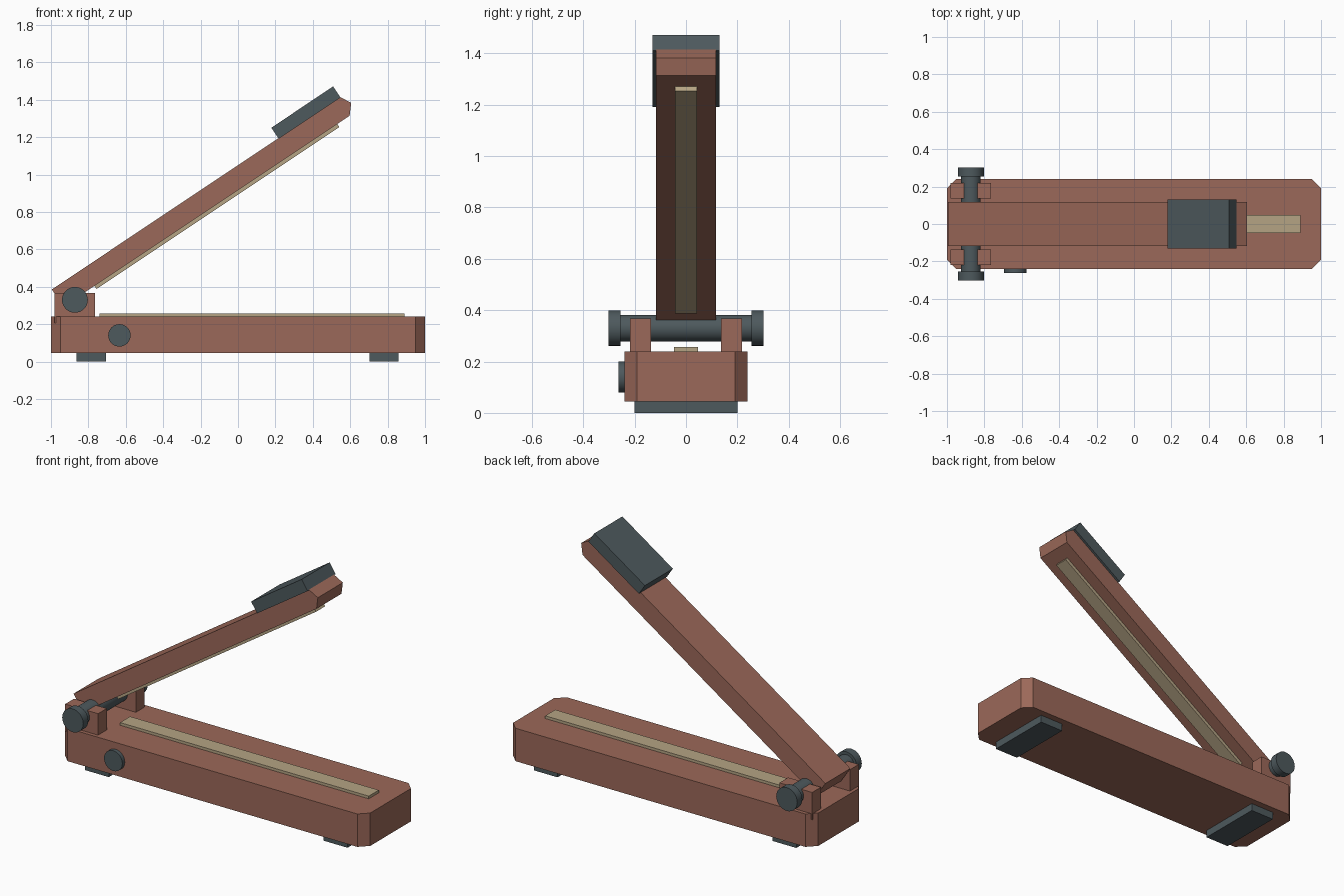
import bpy, bmesh
from math import radians, pi
from mathutils import Matrix, Vector

if "Cube" in bpy.data.objects:
    bpy.data.objects.remove(bpy.data.objects["Cube"])


def material(name, rgb):
    m = bpy.data.materials.new(name)
    m.diffuse_color = (*rgb, 1)
    m.use_nodes = True
    m.node_tree.nodes["Principled BSDF"].inputs["Base Color"].default_value = m.diffuse_color
    return m


BROWN = material("brown", (0.33, 0.14, 0.10))
SLATE = material("slate", (0.075, 0.10, 0.11))
TAN = material("tan", (0.46, 0.37, 0.23))

PIVOT = Vector((-0.872, 0, 0.33))
TILT = Matrix.Translation(PIVOT) @ Matrix.Rotation(-radians(33.7), 4, 'Y')


def finish(name, bm, mat, matrix=None):
    if matrix:
        bm.transform(matrix)
    bmesh.ops.recalc_face_normals(bm, faces=bm.faces)
    me = bpy.data.meshes.new(name)
    bm.to_mesh(me)
    bm.free()
    me.materials.append(mat)
    ob = bpy.data.objects.new(name, me)
    bpy.context.collection.objects.link(ob)
    return ob


def prism(name, points, depth, mat, matrix=None):
    """Closed outline of 3D points, extruded along the depth vector."""
    bm = bmesh.new()
    face = bm.faces.new([bm.verts.new(p) for p in points])
    ext = bmesh.ops.extrude_face_region(bm, geom=[face], use_keep_orig=True)
    verts = [g for g in ext["geom"] if isinstance(g, bmesh.types.BMVert)]
    bmesh.ops.translate(bm, verts=verts, vec=depth)
    return finish(name, bm, mat, matrix)


def box(name, x, y, z, mat, matrix=None):
    pts = [(x[0], y[0], z[0]), (x[1], y[0], z[0]), (x[1], y[1], z[0]), (x[0], y[1], z[0])]
    return prism(name, pts, (0, 0, z[1] - z[0]), mat, matrix)


def rod(name, x, z, y0, y1, r, mat):
    """Round rod lying along y."""
    bm = bmesh.new()
    place = Matrix.Translation((x, (y0 + y1) / 2, z)) @ Matrix.Rotation(pi / 2, 4, 'X')
    bmesh.ops.create_cone(bm, cap_ends=True, segments=32, radius1=r, radius2=r,
                          depth=y1 - y0, matrix=place)
    ob = finish(name, bm, mat)
    bpy.context.view_layer.objects.active = ob
    ob.select_set(True)
    bpy.ops.object.shade_smooth_by_angle(angle=radians(35))
    ob.select_set(False)


# Base with cut corners, and its top strip
c = 0.05
base = [(1, 0.24 - c), (1 - c, 0.24), (c - 1, 0.24), (-1, 0.24 - c),
        (-1, c - 0.24), (c - 1, -0.24), (1 - c, -0.24), (1, c - 0.24)]
prism("base", [(x, y, 0.045) for x, y in base], (0, 0, 0.195), BROWN)
box("base_strip", (-0.74, 0.89), (-0.047, 0.047), (0.23, 0.256), TAN)

# Feet
for name, x in (("foot_left", -0.785), ("foot_right", 0.78)):
    box(name, (x - 0.078, x + 0.078), (-0.2, 0.2), (0, 0.05), SLATE)

# Side knob on the front
rod("side_knob", -0.634, 0.14, -0.263, -0.23, 0.06, SLATE)

# Hinge lugs, axle and caps
rod("axle", PIVOT.x, PIVOT.z, -0.26, 0.26, 0.052, SLATE)
for side, s in (("front", -1), ("back", 1)):
    box("hinge_lug_" + side, (-0.98, -0.765), sorted((s * 0.136, s * 0.218)),
        (0.205, 0.367), BROWN)
    y0, y1 = sorted((s * 0.255, s * 0.302))
    rod("axle_cap_" + side, PIVOT.x, PIVOT.z, y0, y1, 0.069, SLATE)

# Tilted arm with a pointed tip, grip pad and underside strip
arm = [(-0.072, 0.004), (1.768, 0.004), (1.813, 0.056), (1.782, 0.115), (-0.072, 0.115)]
prism("arm", [(u, -0.117, v) for u, v in arm], (0, 0.234, 0), BROWN, TILT)
box("arm_pad", (1.384, 1.782), (-0.131, 0.131), (0.112, 0.183), SLATE, TILT)
box("arm_strip", (0.128, 1.689), (-0.042, 0.042), (-0.016, 0.01), TAN, TILT)
